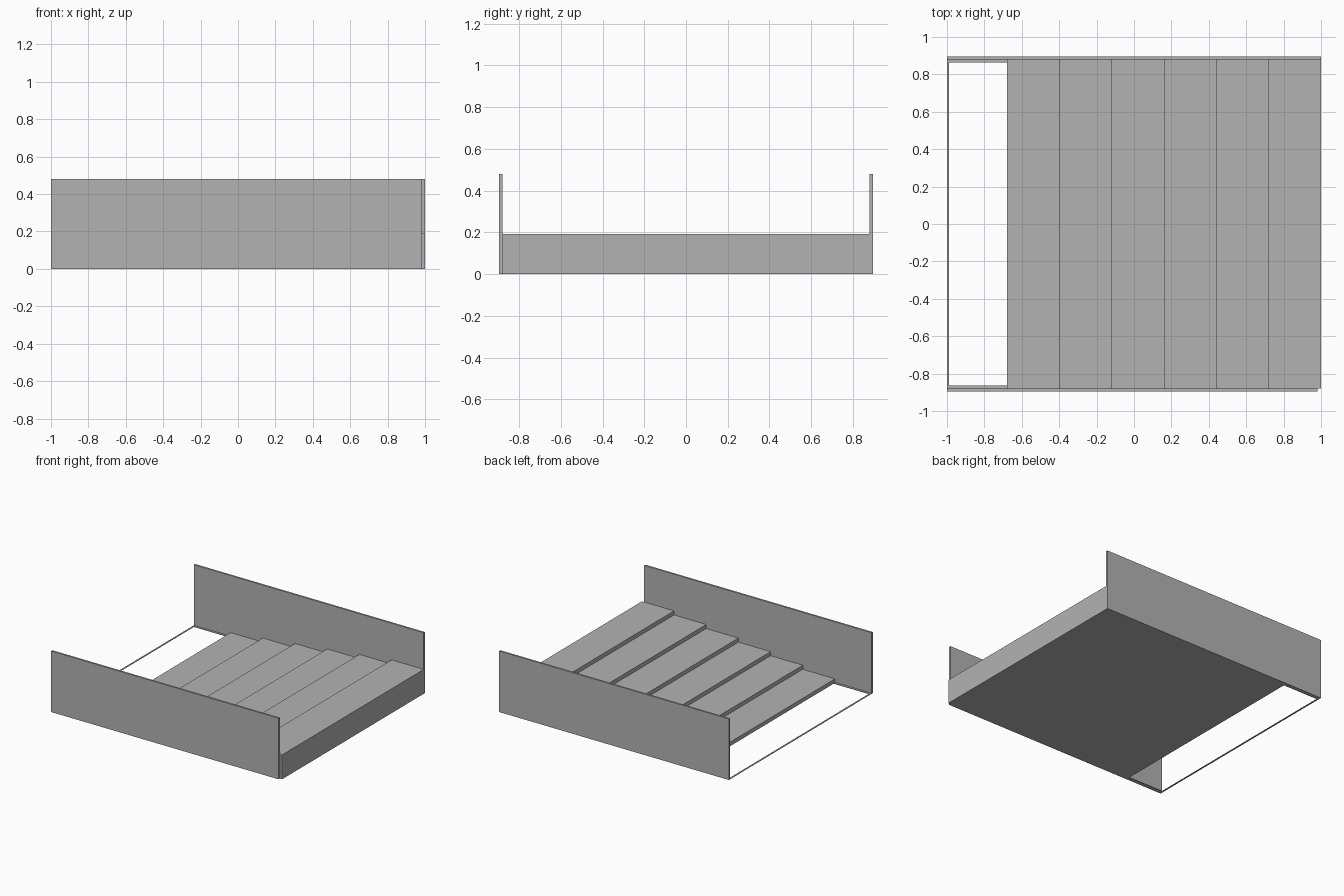
import bpy
import bmesh

cube = bpy.data.objects.get("Cube")
if cube:
    bpy.data.objects.remove(cube, do_unlink=True)

grey = bpy.data.materials.new("plain grey")
grey.use_nodes = True
colour = (0.45, 0.45, 0.45, 1)
grey.diffuse_color = colour
grey.node_tree.nodes["Principled BSDF"].inputs["Base Color"].default_value = colour


def extrude_profile(name, points, y0, y1):
    """Extrude an x-z outline from y0 to y1."""
    bm = bmesh.new()
    face = bm.faces.new([bm.verts.new((x, y0, z)) for x, z in points])
    out = bmesh.ops.extrude_face_region(bm, geom=[face])
    moved = [v for v in out["geom"] if isinstance(v, bmesh.types.BMVert)]
    bmesh.ops.translate(bm, verts=moved, vec=(0, y1 - y0, 0))
    bmesh.ops.recalc_face_normals(bm, faces=bm.faces)
    mesh = bpy.data.meshes.new(name)
    bm.to_mesh(mesh)
    bm.free()
    mesh.materials.append(grey)
    obj = bpy.data.objects.new(name, mesh)
    bpy.context.collection.objects.link(obj)
    return obj


def board(name, x0, x1, y0, y1, z0, z1):
    return extrude_profile(name, [(x0, z0), (x1, z0), (x1, z1), (x0, z1)], y0, y1)


LENGTH, WIDTH = 1.0, 0.895      # half sizes
INNER = 0.88                    # inside face of the side walls
WALL_H, TOP_STEP = 0.48, 0.192
STEPS, TREAD, FIRST = 6, 0.28, -0.68
RISE = TOP_STEP / STEPS
LIP = 0.004                     # height of the floor frame

# Side walls; the front one stops short of the end board
board("front_wall", -LENGTH, 0.98, -WIDTH, -INNER, 0, WALL_H)
board("back_wall", -LENGTH, LENGTH, INNER, WIDTH, 0, WALL_H)

# Staircase rising towards +x, closed underneath
outline = [(LENGTH, 0), (FIRST, 0)]
for i in range(STEPS):
    x, z = FIRST + i * TREAD, (i + 1) * RISE
    outline += [(x, z), (x + TREAD, z)]
extrude_profile("steps", outline, -INNER, INNER)

# Thin floor frame around the open entry
board("entry_strip", -LENGTH, -0.988, -INNER, INNER, 0, LIP)
board("front_floor_strip", -0.988, FIRST, -INNER, -0.863, 0, LIP)
board("back_floor_strip", -0.988, FIRST, 0.863, INNER, 0, LIP)
